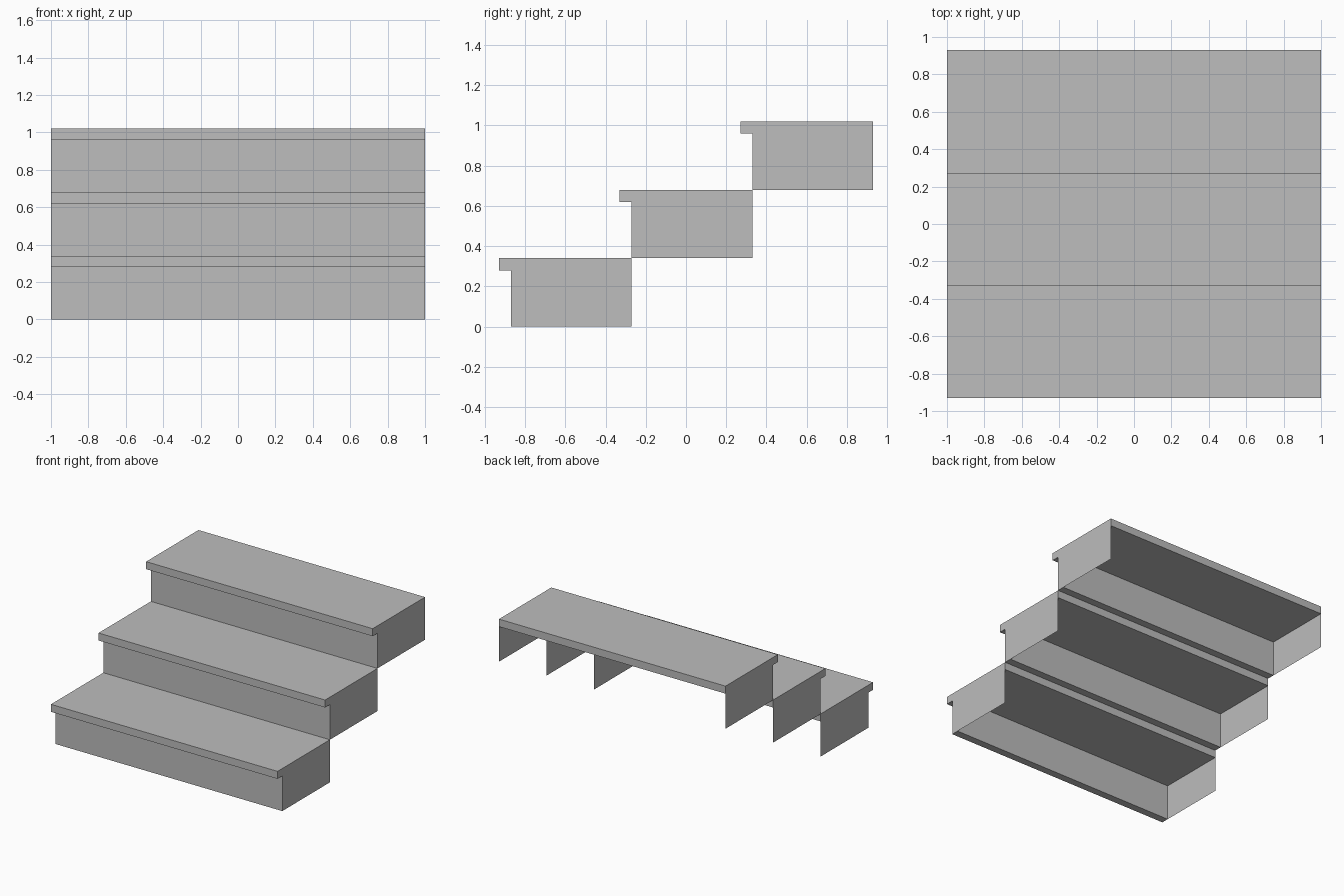
import bpy
import bmesh

cube = bpy.data.objects.get("Cube")
if cube:
    bpy.data.objects.remove(cube, do_unlink=True)

STEPS = 3
HALF_WIDTH = 1.0
RUN, RISE = 0.6, 0.34
THICK = 0.06       # board thickness and nosing overhang
FRONT = -0.93

# Plain grey for every part
grey = bpy.data.materials.new("plain_grey")
grey.use_nodes = True
colour = (0.51, 0.51, 0.51, 1)
grey.diffuse_color = colour
grey.node_tree.nodes["Principled BSDF"].inputs["Base Color"].default_value = colour


def finish(name, bm):
    mesh = bpy.data.meshes.new(name)
    bm.to_mesh(mesh)
    bm.free()
    mesh.materials.append(grey)
    obj = bpy.data.objects.new(name, mesh)
    bpy.context.collection.objects.link(obj)


def profile_face(bm, points, x):
    return bm.faces.new([bm.verts.new((x, y, z)) for y, z in points])


for i in range(STEPS):
    y, z = FRONT + i * RUN, i * RISE
    riser_front, riser_back = y + THICK, y + 2 * THICK
    back = y + RUN + THICK
    top, under = z + RISE, z + RISE - THICK

    # Tread with nosing and riser, one extruded profile
    bm = bmesh.new()
    face = profile_face(bm, [(y, under), (riser_front, under), (riser_front, z),
                             (riser_back, z), (riser_back, under),
                             (back, under), (back, top), (y, top)], -HALF_WIDTH)
    ext = bmesh.ops.extrude_face_region(bm, geom=[face])
    moved = [v for v in ext["geom"] if isinstance(v, bmesh.types.BMVert)]
    bmesh.ops.translate(bm, verts=moved, vec=(2 * HALF_WIDTH, 0, 0))
    bmesh.ops.recalc_face_normals(bm, faces=bm.faces[:])
    finish(f"tread_and_riser_{i + 1}", bm)

    # Thin side sheets closing the ends below the tread
    for side, sign in (("left", 1), ("right", -1)):
        bm = bmesh.new()
        corners = [(riser_back, z), (back, z), (back, under), (riser_back, under)]
        profile_face(bm, corners[::sign], sign * HALF_WIDTH)
        finish(f"{side}_side_panel_{i + 1}", bm)
